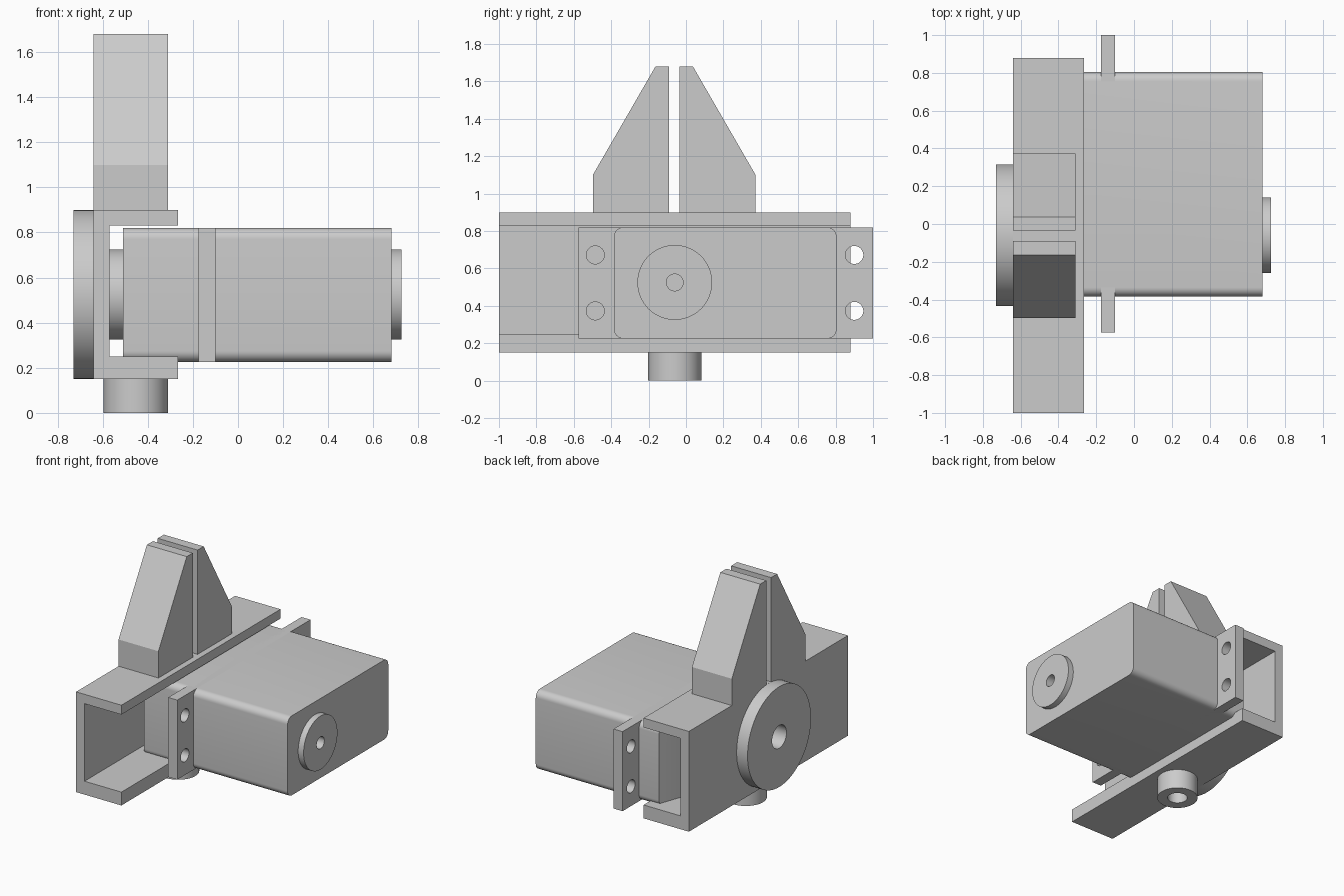
import bpy, bmesh, math
from mathutils import Vector, Matrix

cube = bpy.data.objects.get("Cube")
if cube:
    bpy.data.objects.remove(cube, do_unlink=True)

GREY = (0.6, 0.6, 0.6, 1)
grey = bpy.data.materials.new("light_grey")
grey.use_nodes = True
grey.diffuse_color = GREY
grey.node_tree.nodes["Principled BSDF"].inputs["Base Color"].default_value = GREY

AXIS_Y, AXIS_Z = -0.06, 0.525    # output shaft centre line
BOSS_X = -0.453


def finish(name, bm):
    bmesh.ops.recalc_face_normals(bm, faces=bm.faces)
    mesh = bpy.data.meshes.new(name)
    bm.to_mesh(mesh)
    bm.free()
    mesh.materials.append(grey)
    obj = bpy.data.objects.new(name, mesh)
    bpy.context.collection.objects.link(obj)
    return obj


def box_mesh(lo, hi):
    lo, hi = Vector(lo), Vector(hi)
    bm = bmesh.new()
    bmesh.ops.create_cube(bm, size=1, matrix=Matrix.Translation((lo + hi) / 2)
                          @ Matrix.Diagonal((*(hi - lo), 1)))
    return bm


def cylinder(name, axis, start, end, centre, radius, sides=64):
    """Cylinder along x or z; centre gives the other two coordinates."""
    mid = (start + end) / 2
    if axis == "x":
        place = Matrix.Translation((mid, *centre)) @ Matrix.Rotation(math.pi / 2, 4, "Y")
    else:
        place = Matrix.Translation((*centre, mid))
    bm = bmesh.new()
    bmesh.ops.create_cone(bm, cap_ends=True, segments=sides, radius1=radius,
                          radius2=radius, depth=end - start, matrix=place)
    return finish(name, bm)


def prism(name, profile, x0, x1):
    """Extrude a (y, z) profile along x."""
    bm = bmesh.new()
    face = bm.faces.new([bm.verts.new((x0, y, z)) for y, z in profile])
    out = bmesh.ops.extrude_face_region(bm, geom=[face])
    verts = [g for g in out["geom"] if isinstance(g, bmesh.types.BMVert)]
    bmesh.ops.translate(bm, verts=verts, vec=(x1 - x0, 0, 0))
    return finish(name, bm)


def drill(obj, *hole):
    cutter = cylinder("hole_cutter", *hole, sides=48)
    mod = obj.modifiers.new("hole", "BOOLEAN")
    mod.operation, mod.solver, mod.object = "DIFFERENCE", "EXACT", cutter
    bpy.context.view_layer.objects.active = obj
    bpy.ops.object.modifier_apply(modifier=mod.name)
    bpy.data.objects.remove(cutter, do_unlink=True)


# Channel bracket: C section extruded along y
section = [(-0.64, 0.15), (-0.265, 0.15), (-0.265, 0.25), (-0.57, 0.25),
           (-0.57, 0.83), (-0.265, 0.83), (-0.265, 0.9), (-0.64, 0.9)]
bm = bmesh.new()
face = bm.faces.new([bm.verts.new((x, -1, z)) for x, z in section])
out = bmesh.ops.extrude_face_region(bm, geom=[face])
bmesh.ops.translate(bm, vec=(0, 1.88, 0),
                    verts=[g for g in out["geom"] if isinstance(g, bmesh.types.BMVert)])
bracket = finish("channel_bracket", bm)
drill(bracket, "x", -0.7, -0.5, (AXIS_Y, AXIS_Z), 0.085)
drill(bracket, "z", 0.1, 0.3, (BOSS_X, AXIS_Y), 0.07)

# Motor body: long edges rounded, one rear corner cut off
bm = box_mesh((-0.51, -0.385, 0.225), (0.68, 0.805, 0.82))
long_edges = [e for e in bm.edges if abs(e.verts[0].co.x - e.verts[1].co.x) > 0.5]
bmesh.ops.bevel(bm, geom=long_edges, offset=0.05, segments=8, profile=0.5, affect="EDGES")
cut = bmesh.ops.bisect_plane(bm, geom=bm.verts[:] + bm.edges[:] + bm.faces[:],
                             plane_co=(-0.34, 0.805, 0), plane_no=(-0.47, 0.17, 0),
                             clear_outer=True)
bmesh.ops.holes_fill(bm, edges=[g for g in cut["geom_cut"]
                                if isinstance(g, bmesh.types.BMEdge)])
body = finish("motor_body", bm)

# Mounting plate with four screw holes
plate = finish("mounting_plate", box_mesh((-0.175, -0.575, 0.225), (-0.1, 1.0, 0.82)))
for y in (-0.485, 0.9):
    for z in (0.373, 0.672):
        drill(plate, "x", -0.3, 0.0, (y, z), 0.048)

# Round parts on the shaft line
shaft = (AXIS_Y, AXIS_Z)
rear_cap = cylinder("end_cap", "x", 0.68, 0.725, shaft, 0.2)
drill(rear_cap, "x", 0.6, 0.8, shaft, 0.045)
drill(body, "x", 0.6, 0.8, shaft, 0.045)
horn = cylinder("shaft_horn", "x", -0.57, -0.51, shaft, 0.2)
disc = cylinder("bearing_disc", "x", -0.73, -0.64, shaft, 0.375, 96)
drill(disc, "x", -0.8, -0.6, shaft, 0.085)

# Boss under the bracket
boss = cylinder("lower_boss", "z", 0, 0.15, (BOSS_X, AXIS_Y), 0.143)
drill(boss, "z", -0.1, 0.2, (BOSS_X, AXIS_Y), 0.07)

# Pair of tapered fingers, mirrored about the shaft line
half = [(0.028, 0.9), (0.435, 0.9), (0.435, 1.1), (0.1, 1.68), (0.028, 1.68)]
for name, side in (("front_finger", -1), ("back_finger", 1)):
    prism(name, [(AXIS_Y - 0.003 + side * y, z) for y, z in half], -0.64, -0.31)

# Smooth the round surfaces, keep corners crisp
for obj in (body, plate, rear_cap, horn, disc, boss, bracket):
    bpy.ops.object.select_all(action="DESELECT")
    obj.select_set(True)
    bpy.context.view_layer.objects.active = obj
    bpy.ops.object.shade_smooth_by_angle(angle=math.radians(30))
